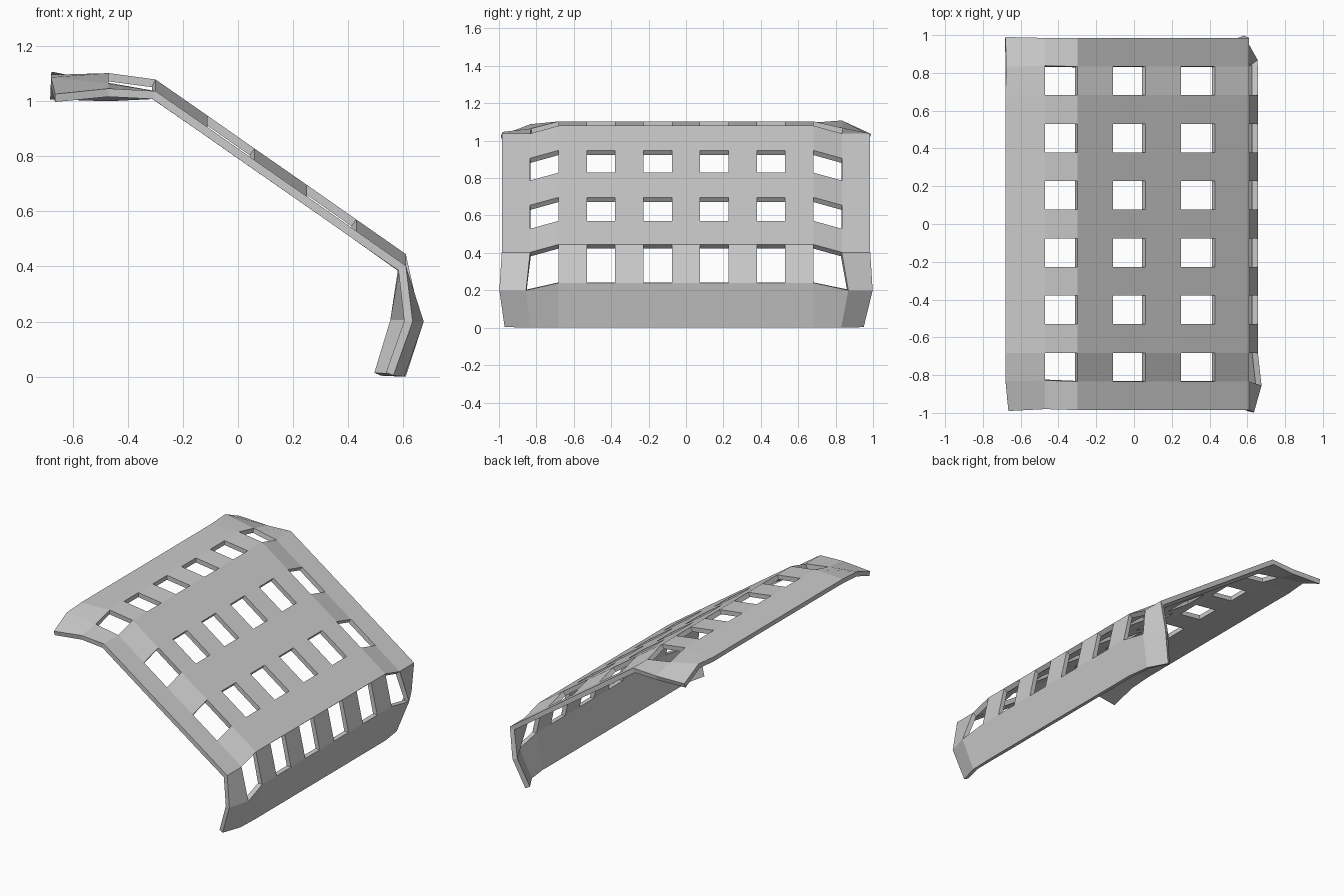
import bpy, bmesh

if "Cube" in bpy.data.objects:
    bpy.data.objects.remove(bpy.data.objects["Cube"])

# Outer profile of the panel's middle, from top lip over the slope to the foot (x, z)
MIDDLE = [(-.68, 1.097), (-.47, 1.103), (-.30, 1.08), (-.11, .948), (.06, .829),
          (.25, .697), (.43, .571), (.61, .445), (.656, .24), (.61, 0)]
# Lowered profile of the two side strips
SIDE = [(x, z - .042) for x, z in MIDDLE]

# Bent end points of the side strips: (x, y, z) for rows 0, 1, 8, 9
FRONT_EDGE = {0: (-.665, -.99, 1.027), 1: (-.47, -.98, 1.047),
              8: (.635, -.998, .2), 9: (.565, -.97, .004)}
FRONT_SHOULDER = {0: (-.68, -.833, 1.088), 1: (-.47, -.828, 1.065),
                  8: (.675, -.855, .2), 9: (.605, -.835, 0)}
BACK_SHOULDER = {0: (-.677, .833, 1.108), 1: (-.47, .838, 1.068),
                 8: (.655, .868, .2), 9: (.59, .83, 0)}
BACK_EDGE = {0: (-.68, .99, 1.036), 1: (-.47, .985, 1.03),
             8: (.582, .998, .2), 9: (.52, .95, .003)}
BENT = {0: FRONT_EDGE, 1: FRONT_SHOULDER, 12: BACK_SHOULDER, 13: BACK_EDGE}
COLS, ROWS = 14, len(MIDDLE)


def point(r, c):
    if c in BENT:
        x, z = SIDE[r]
        return BENT[c].get(r, (x, -.985 + c * 1.97 / 13, z))
    x, z = MIDDLE[r]
    return (x, -.985 + c * 1.97 / 13, z)


# Sheet with a regular pattern of openings
bm = bmesh.new()
grid = [[bm.verts.new(point(r, c)) for c in range(COLS)] for r in range(ROWS)]
for r in range(ROWS - 1):
    for c in range(COLS - 1):
        if r % 2 and c % 2:
            continue
        bm.faces.new((grid[r][c], grid[r + 1][c], grid[r + 1][c + 1], grid[r][c + 1]))
mesh = bpy.data.meshes.new("slotted_panel")
bm.to_mesh(mesh)
bm.free()
panel = bpy.data.objects.new("slotted_panel", mesh)
bpy.context.collection.objects.link(panel)

# Plate thickness, grown inward
thick = panel.modifiers.new("thickness", 'SOLIDIFY')
thick.thickness = .03
thick.offset = -1
thick.use_even_offset = True
